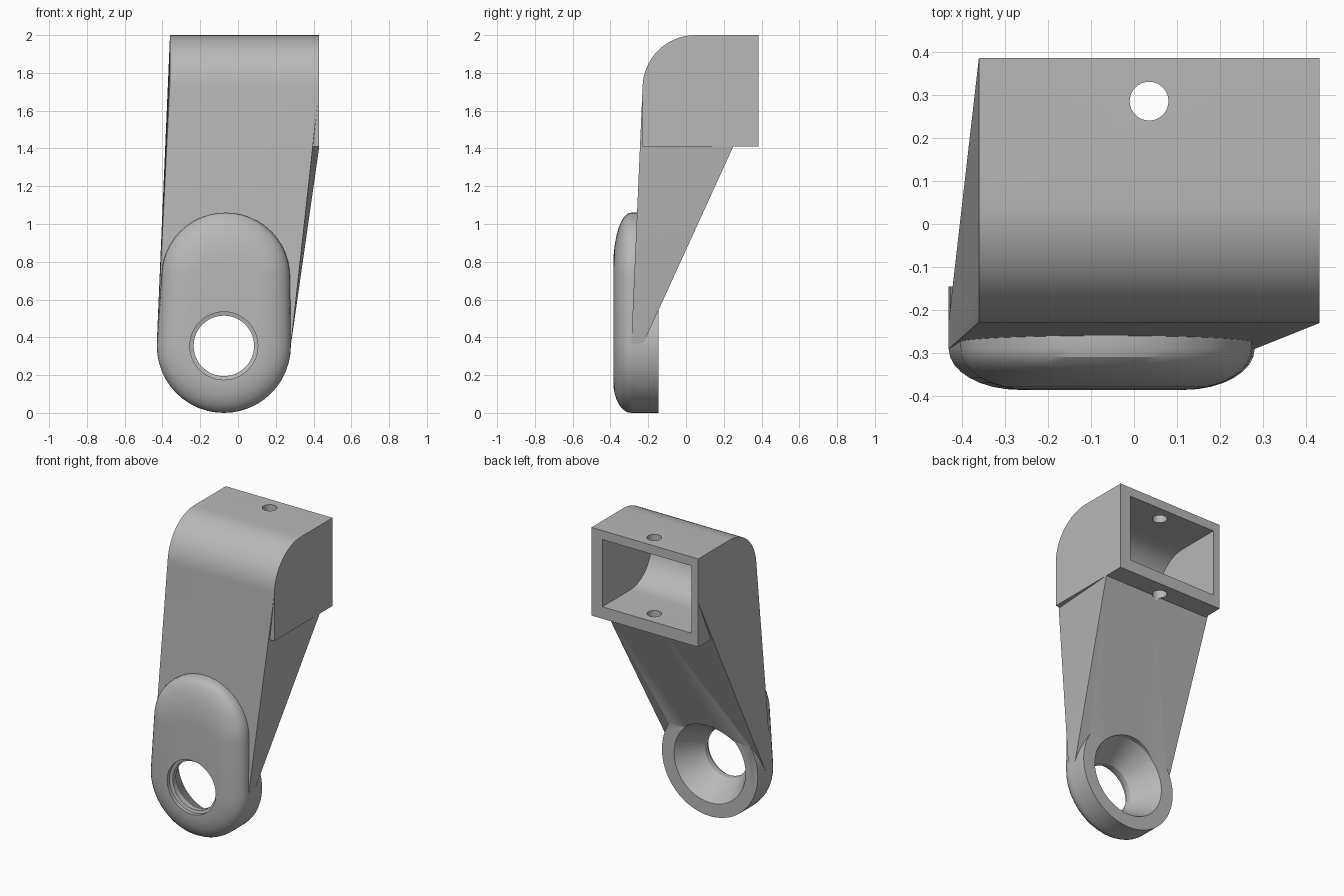
import bpy, bmesh
from math import sin, cos, pi, radians

cube = bpy.data.objects.get("Cube")
if cube:
    bpy.data.objects.remove(cube)

grey = bpy.data.materials.new("plain grey")
grey.use_nodes = True
colour = (0.48, 0.48, 0.48, 1)
grey.diffuse_color = colour
grey.node_tree.nodes["Principled BSDF"].inputs["Base Color"].default_value = colour

LEFT, RIGHT = 0.43, -0.36        # side faces of the head
BACK, FRONT = 0.385, -0.23
EYE_X, EYE_Z, EYE_R = -0.075, 0.355, 0.355


def finish(name, bm):
    bmesh.ops.recalc_face_normals(bm, faces=bm.faces)
    mesh = bpy.data.meshes.new(name)
    bm.to_mesh(mesh)
    bm.free()
    mesh.materials.append(grey)
    obj = bpy.data.objects.new(name, mesh)
    bpy.context.collection.objects.link(obj)
    return obj


def arc(cx, cy, rx, ry, start, end, steps):
    angles = [radians(start + (end - start) * i / steps) for i in range(steps + 1)]
    return [(cx + rx * cos(a), cy + ry * sin(a)) for a in angles]


def loft(name, rings):
    """Skin a stack of matching rings and cap both ends."""
    bm = bmesh.new()
    loops = [[bm.verts.new(p) for p in ring] for ring in rings]
    n = len(loops[0])
    for a, b in zip(loops, loops[1:]):
        for i in range(n):
            j = (i + 1) % n
            bm.faces.new((a[i], a[j], b[j], b[i]))
    bm.faces.new(loops[0])
    bm.faces.new(loops[-1])
    return finish(name, bm)


def side_extrude(name, profile, x0, x1):
    return loft(name, [[(x, y, z) for y, z in profile] for x in (x0, x1)])


def round_stack(name, steps):
    """Circular sections (y, radius) about the eye axis."""
    return loft(name, [[(x, y, z) for x, z in arc(EYE_X, EYE_Z, r, r, 0, 352.5, 47)]
                       for y, r in steps])


# Head block with a rounded front top edge
crown = arc(0.05, 1.72, 0.28, 0.28, 90, 180, 16)
head = side_extrude("bracket", crown + [(FRONT, 1.41), (BACK, 1.41), (BACK, 2)], RIGHT, LEFT)

# Arm tapering down from the head to a thin end beside the eye
bm = bmesh.new()
for x in (RIGHT, LEFT):
    for y, z in crown + [(BACK, 2), (BACK, 1.706), (0.25, 1.41)]:
        bm.verts.new((x, y, z))
for x in (-0.43, 0.28):
    for y, z in ((-0.29, 0.36), (-0.225, 0.37)):
        bm.verts.new((x, y, z))
hull = bmesh.ops.convex_hull(bm, input=bm.verts)
bmesh.ops.delete(bm, geom=[v for v in bm.verts if not v.link_faces], context='VERTS')
bmesh.ops.dissolve_limit(bm, angle_limit=0.002, verts=bm.verts, edges=bm.edges)
arm = finish("arm", bm)

# Eye ring at the foot
eye = round_stack("eye_ring", [(-0.28, EYE_R), (-0.145, EYE_R)])


# Domed front pad, wider at the foot than at the top
def pad_ring(y, inset):
    low, top = EYE_R - inset, 0.34 - inset
    high = 0.34 - 1.7 * inset
    points = arc(EYE_X, EYE_Z, low, low, 180, 360, 24) + arc(-0.065, 0.72, top, high, 0, 180, 24)
    return [(x, y, z) for x, z in points]


rim = [pad_ring(-0.24, 0)]
for i in range(9):
    a = pi / 2 * i / 8
    rim.append(pad_ring(-0.29 - 0.095 * sin(a), 0.165 * (1 - cos(a))))
pad = loft("front_pad", rim)

# Cutters: tapered eye bore, rounded socket and pin hole
bore = round_stack("bore_cutter", [(-0.6, 0.18), (-0.36, 0.18), (-0.355, 0.16),
                                   (-0.32, 0.16), (-0.145, 0.265), (0.05, 0.265)])
socket_end = arc(0.09, 1.715, 0.225, 0.225, 90, 270, 24)
socket = side_extrude("socket_cutter", socket_end + [(0.6, 1.49), (0.6, 1.94)], -0.31, 0.35)
pin = loft("pin_cutter", [[(x, y, z) for x, y in arc(0.035, 0.285, 0.045, 0.045, 0, 348.75, 31)]
                          for z in (1.2, 2.2)])

# Merge the solids, then cut the openings
bpy.context.view_layer.objects.active = head
head.select_set(True)
for tool, action in ((arm, 'UNION'), (eye, 'UNION'), (pad, 'UNION'),
                     (bore, 'DIFFERENCE'), (socket, 'DIFFERENCE'), (pin, 'DIFFERENCE')):
    mod = head.modifiers.new(tool.name, 'BOOLEAN')
    mod.operation, mod.object, mod.solver = action, tool, 'EXACT'
    bpy.ops.object.modifier_apply(modifier=mod.name)
    bpy.data.objects.remove(tool)

bpy.ops.object.shade_smooth_by_angle(angle=radians(25))
